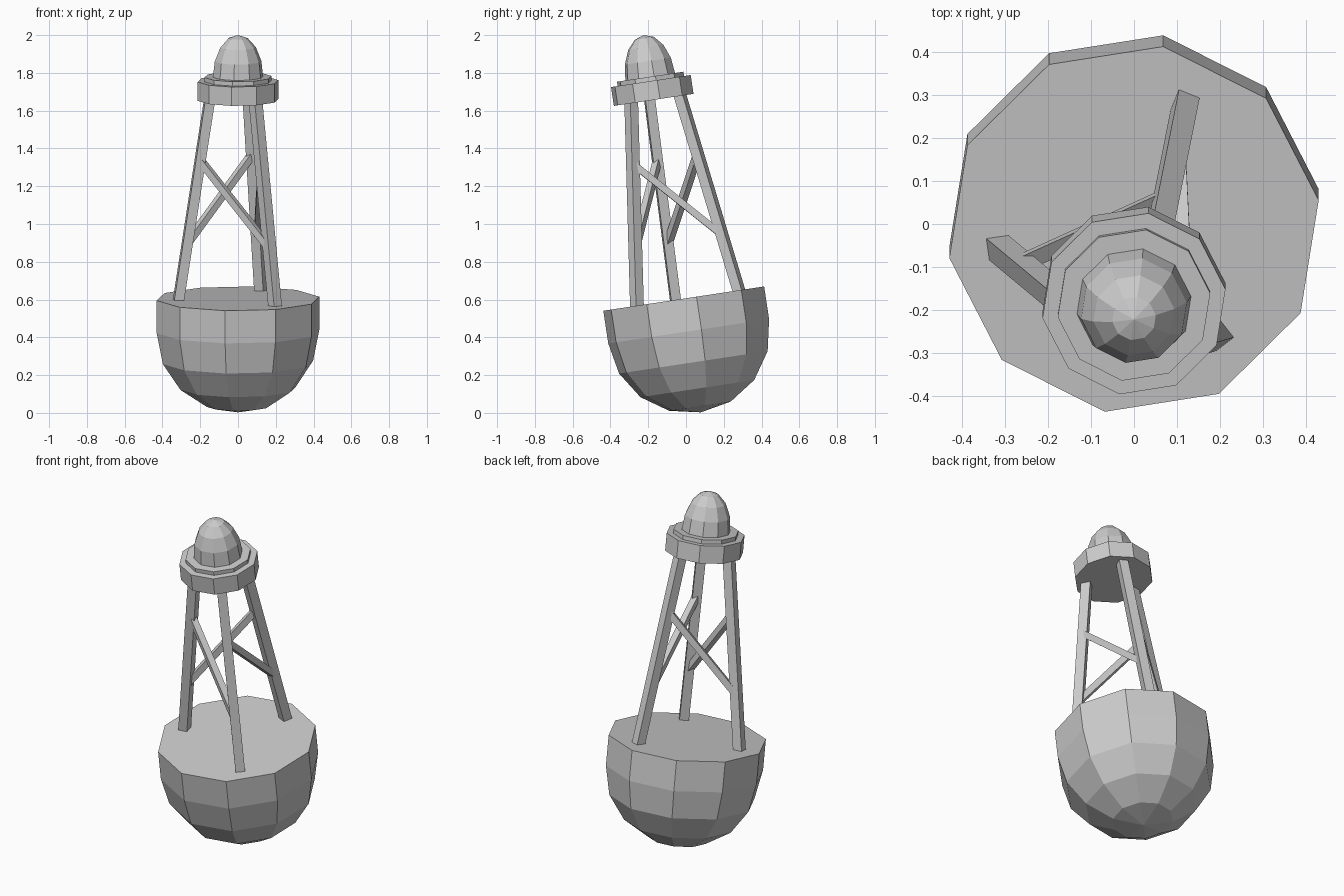
import bpy, bmesh, math
from mathutils import Vector, Matrix

if "Cube" in bpy.data.objects:
    bpy.data.objects.remove(bpy.data.objects["Cube"])

SIDES = 10
TURN = math.radians(9)
# the whole buoy leans towards the front; local origin is the deck centre
LEAN = Matrix.Translation((0, -0.012, 0.605)) @ Matrix.Rotation(0.15, 4, 'X')


def finish(name, bm):
    bmesh.ops.recalc_face_normals(bm, faces=bm.faces)
    bm.transform(LEAN)
    me = bpy.data.meshes.new(name)
    bm.to_mesh(me)
    bm.free()
    ob = bpy.data.objects.new(name, me)
    bpy.context.collection.objects.link(ob)
    return ob


def lathe(name, profile):
    """Revolve (radius, height) points; radius 0 becomes a pole, open ends are capped."""
    bm = bmesh.new()
    rings = []
    for r, z in profile:
        n = SIDES if r > 0 else 1
        rings.append([bm.verts.new((r * math.cos(TURN + i * math.tau / SIDES),
                                    r * math.sin(TURN + i * math.tau / SIDES), z))
                      for i in range(n)])
    for a, b in zip(rings, rings[1:]):
        for i in range(SIDES):
            j = (i + 1) % SIDES
            quad = [a[i % len(a)], a[j % len(a)], b[j % len(b)], b[i % len(b)]]
            bm.faces.new(list(dict.fromkeys(quad)))
    for ring in (rings[0], rings[-1]):
        if len(ring) > 1:
            bm.faces.new(ring)
    return finish(name, bm)


def bar(name, a, b, width):
    """Square bar between two points."""
    bm = bmesh.new()
    d = b - a
    m = Matrix.Translation((a + b) / 2) @ d.to_track_quat('Z', 'Y').to_matrix().to_4x4()
    bmesh.ops.create_cube(bm, size=1, matrix=m @ Matrix.Diagonal((width, width, d.length, 1)))
    return finish(name, bm)


def dome(radius, height, base, steps):
    pts = []
    for i in range(steps + 1):
        t = i / steps * math.pi / 2
        pts.append((radius * math.cos(t) if i < steps else 0, base + height * math.sin(t)))
    return pts


# float: straight wall over a rounded bottom
lathe("float_hull", [(0.436, 0)] + dome(0.436, -0.434, -0.175, 4))

# lantern platform and lamp
lathe("platform", [(0.216, 1.064), (0.216, 1.165)])
lathe("lamp_base", [(0.18, 1.16), (0.18, 1.188)])
lathe("lamp_dome", dome(0.135, 0.226, 1.185, 4))

# three tapering legs with one diagonal brace per side
legs = []
for k in range(3):
    a = math.radians(68 + 120 * k)
    out = Vector((math.cos(a), math.sin(a), 0))
    foot, top = out * 0.318, out * 0.15 + Vector((0, 0, 1.08))
    legs.append((foot, top))
    bar(f"leg_{k + 1}", foot - (top - foot) * 0.03, top, 0.052)
for k in range(3):
    hi = legs[k][0].lerp(legs[k][1], 0.69)
    lo = legs[(k + 1) % 3][0].lerp(legs[(k + 1) % 3][1], 0.28)
    bar(f"brace_{k + 1}", hi, lo, 0.036)
